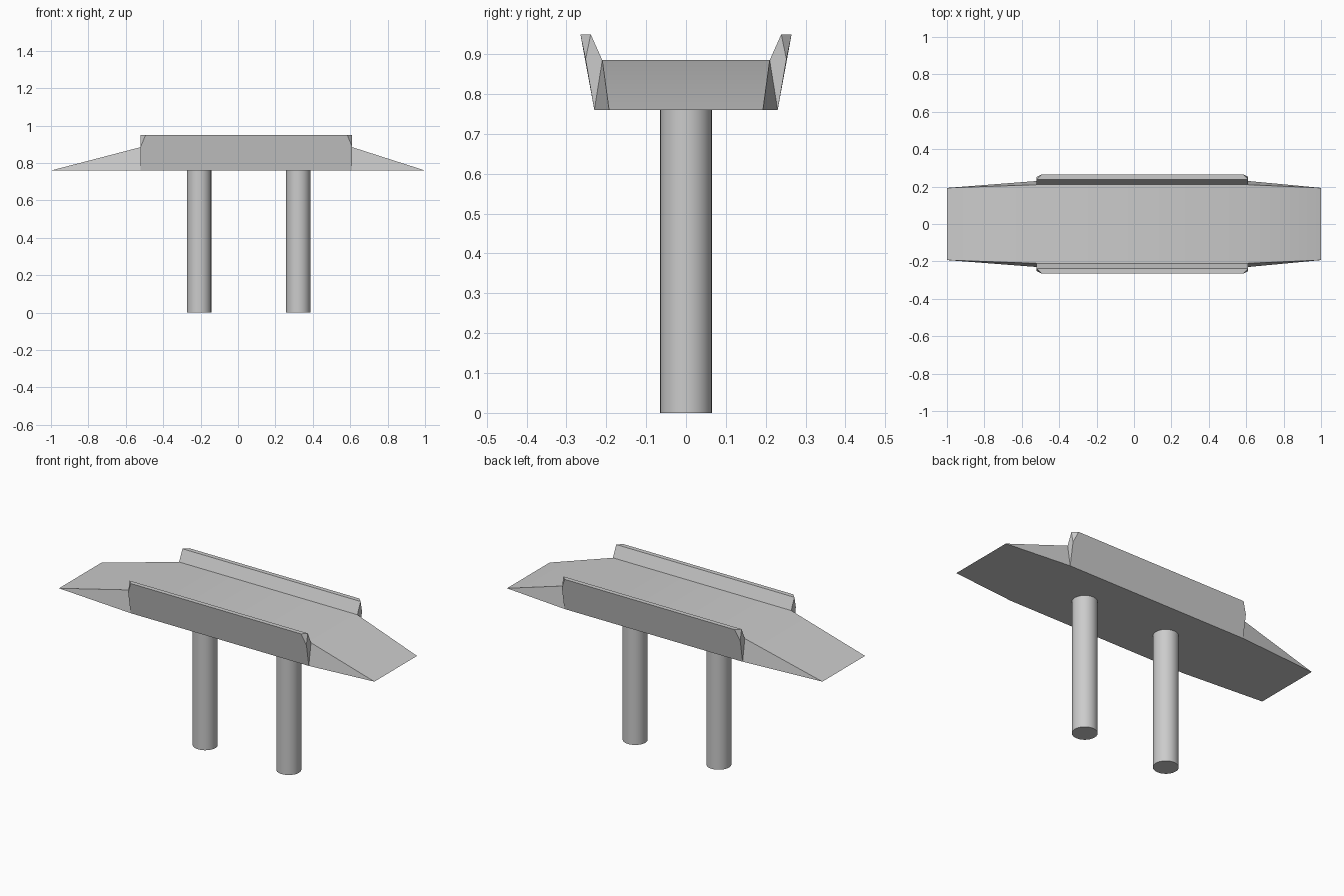
import bpy, bmesh, math

cube = bpy.data.objects.get("Cube")
if cube:
    bpy.data.objects.remove(cube, do_unlink=True)

concrete = bpy.data.materials.new("concrete_grey")
concrete.use_nodes = True
GREY = (0.6, 0.6, 0.6, 1)
concrete.diffuse_color = GREY
concrete.node_tree.nodes["Principled BSDF"].inputs["Base Color"].default_value = GREY

BASE, DECK, TOP = 0.76, 0.885, 0.95    # underside, roadway and parapet heights
ENDS = ((-1.0, -0.52, 1), (1.0, 0.61, -1))   # ramp tip, parapet end, inward direction


def finish(obj):
    obj.data.materials.append(concrete)
    bpy.ops.object.select_all(action='DESELECT')
    obj.select_set(True)
    bpy.context.view_layer.objects.active = obj
    bpy.ops.object.shade_smooth_by_angle(angle=math.radians(30))


# Bridge deck with sloping ramps and flared parapets
bm = bmesh.new()
v = {}
for e, (tip, end, inward) in enumerate(ENDS):
    for s in (-1, 1):
        points = {
            "tip": (tip, 0.193, BASE),
            "base": (end, 0.23, BASE),
            "road": (end, 0.21, DECK),
            "inner": (end, 0.239, TOP),
            "low": (end, 0.252, 0.888),
            "outer": (end + 0.026 * inward, 0.265, TOP),
        }
        for name, (x, y, z) in points.items():
            v[name, e, s] = bm.verts.new((x, s * y, z))


def face(*keys):
    bm.faces.new([v[k] for k in keys])


for s in (-1, 1):
    # Parapet inner, top and outer faces
    face(("road", 0, s), ("inner", 0, s), ("inner", 1, s), ("road", 1, s))
    face(("inner", 0, s), ("outer", 0, s), ("outer", 1, s), ("inner", 1, s))
    face(("base", 0, s), ("low", 0, s), ("outer", 0, s),
         ("outer", 1, s), ("low", 1, s), ("base", 1, s))
    for e in (0, 1):
        # Parapet end, its cut corner, and the ramp side
        face(("road", e, s), ("inner", e, s), ("low", e, s), ("base", e, s))
        face(("inner", e, s), ("outer", e, s), ("low", e, s))
        face(("tip", e, s), ("road", e, s), ("base", e, s))

# Ramps, roadway and underside
for e in (0, 1):
    face(("tip", e, -1), ("tip", e, 1), ("road", e, 1), ("road", e, -1))
face(("road", 0, -1), ("road", 0, 1), ("road", 1, 1), ("road", 1, -1))
face(("tip", 0, -1), ("base", 0, -1), ("base", 1, -1), ("tip", 1, -1),
     ("tip", 1, 1), ("base", 1, 1), ("base", 0, 1), ("tip", 0, 1))
bmesh.ops.recalc_face_normals(bm, faces=bm.faces)
mesh = bpy.data.meshes.new("bridge_deck")
bm.to_mesh(mesh)
bm.free()
deck = bpy.data.objects.new("bridge_deck", mesh)
bpy.context.collection.objects.link(deck)
finish(deck)

# Round support pillars
for name, x in (("right_pillar", -0.208), ("left_pillar", 0.322)):
    bpy.ops.mesh.primitive_cylinder_add(vertices=32, radius=0.065, depth=BASE,
                                        location=(x, 0, BASE / 2))
    pillar = bpy.context.object
    pillar.name = name
    finish(pillar)
